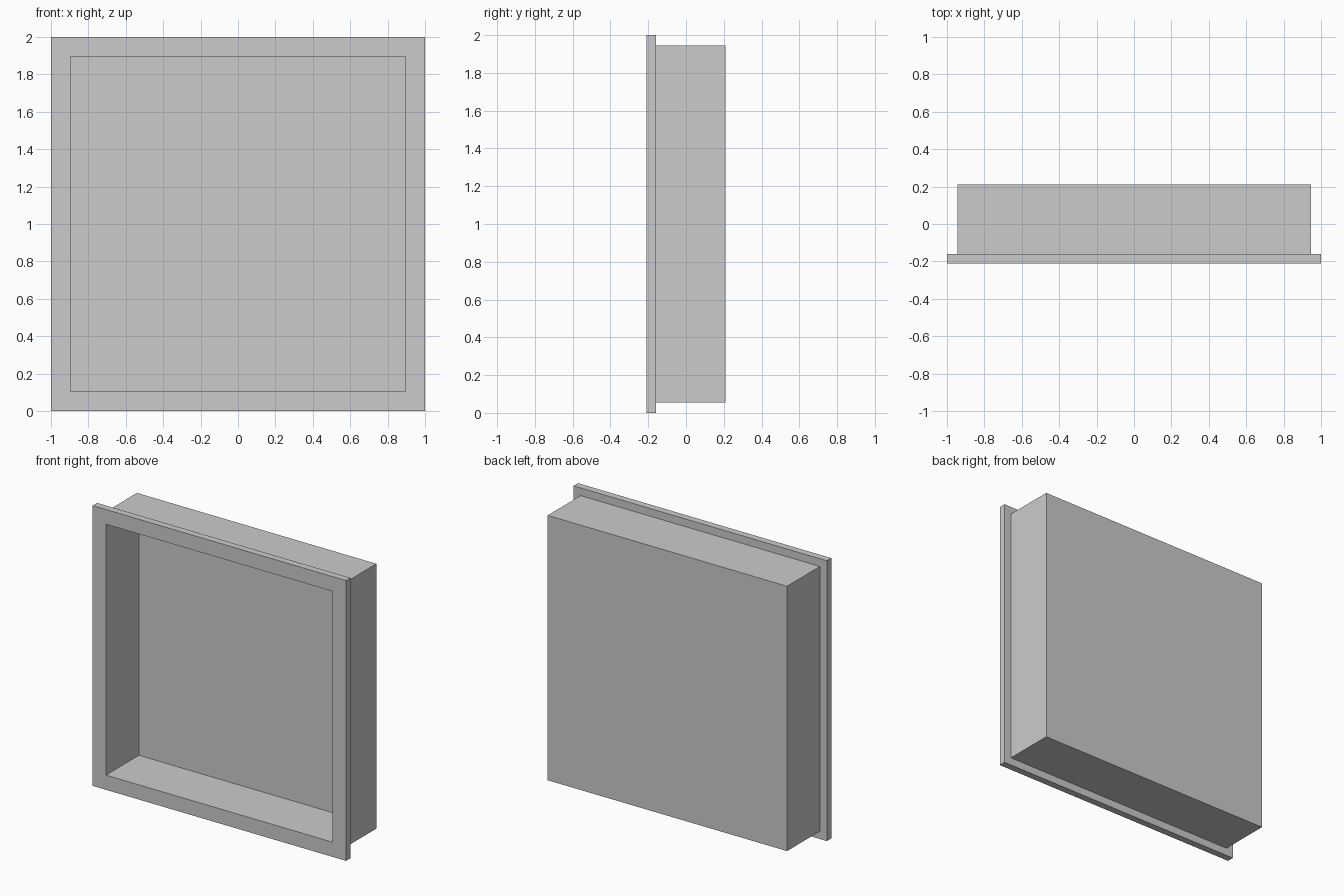
import bpy
import bmesh

cube = bpy.data.objects.get("Cube")
if cube:
    bpy.data.objects.remove(cube, do_unlink=True)

# Single grey material
grey = bpy.data.materials.new("plain grey")
grey.use_nodes = True
colour = (0.6, 0.6, 0.6, 1)
grey.diffuse_color = colour
grey.node_tree.nodes["Principled BSDF"].inputs["Base Color"].default_value = colour

# Main sizes: half widths and depths along y
OPENING, BODY, FLANGE = 0.895, 0.945, 1.0
FRONT, FLANGE_BACK, FLOOR, BACK = -0.21, -0.16, 0.16, 0.21


def square_loft(name, steps):
    """Join square rings of (half width, y) and cap both ends."""
    bm = bmesh.new()
    rings = []
    for half, y in steps:
        corners = ((-half, -half), (half, -half), (half, half), (-half, half))
        rings.append([bm.verts.new((x, y, z + 1)) for x, z in corners])
    for a, b in zip(rings, rings[1:]):
        for i in range(4):
            j = (i + 1) % 4
            bm.faces.new((a[i], a[j], b[j], b[i]))
    bm.faces.new(rings[0])
    bm.faces.new(rings[-1])
    bmesh.ops.recalc_face_normals(bm, faces=bm.faces)
    mesh = bpy.data.meshes.new(name)
    bm.to_mesh(mesh)
    bm.free()
    mesh.materials.append(grey)
    obj = bpy.data.objects.new(name, mesh)
    bpy.context.collection.objects.link(obj)
    return obj


# Open recess, front flange and outer body as one continuous shell
square_loft("flanged_recess_box", [
    (OPENING, FLOOR),
    (OPENING, FRONT),
    (FLANGE, FRONT),
    (FLANGE, FLANGE_BACK),
    (BODY, FLANGE_BACK),
    (BODY, BACK),
])
